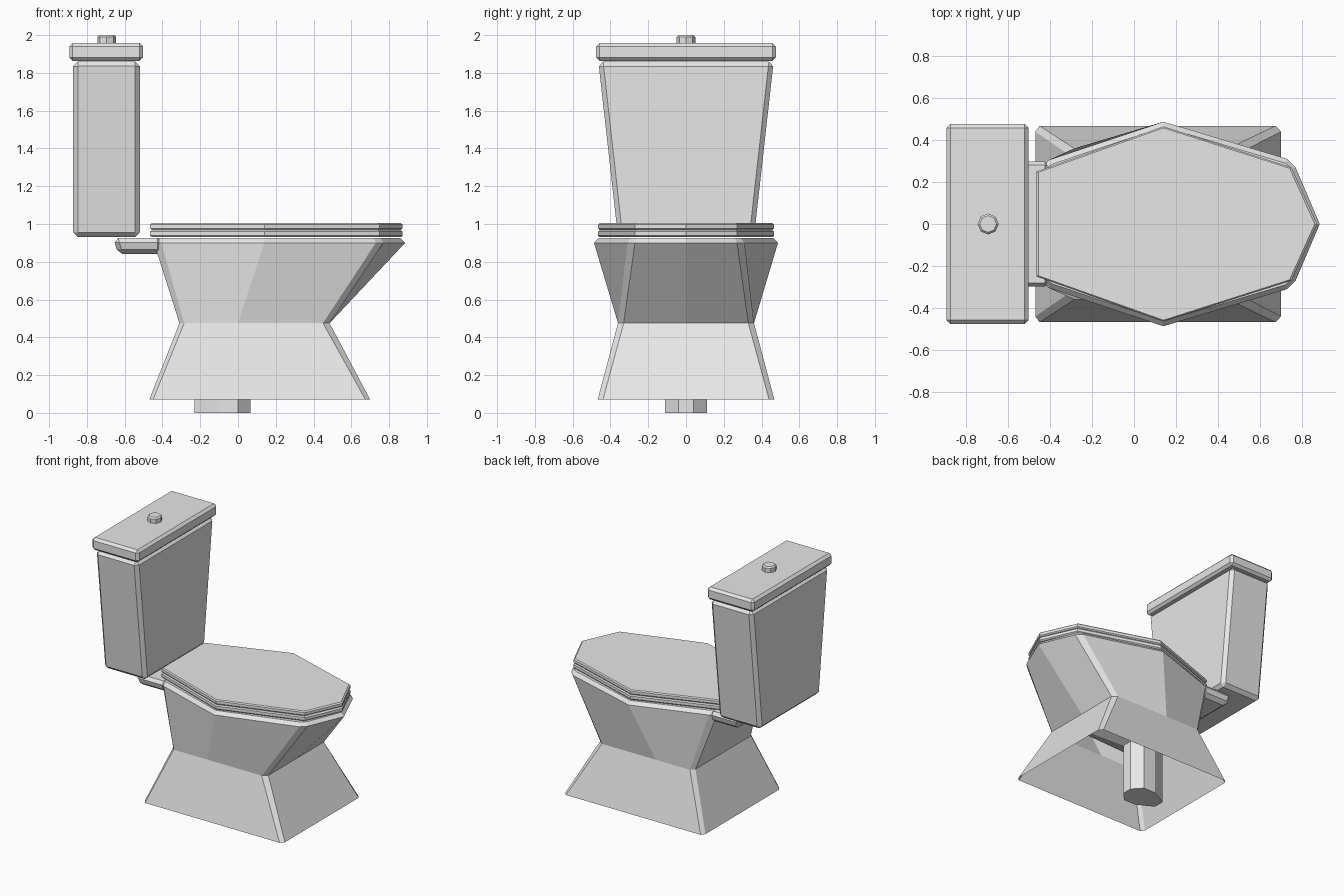
import bpy, bmesh, math

if "Cube" in bpy.data.objects:
    bpy.data.objects.remove(bpy.data.objects["Cube"])

# One glazed ceramic colour
mat = bpy.data.materials.new("ceramic_grey_white")
mat.diffuse_color = (0.8, 0.8, 0.8, 1)
mat.use_nodes = True
mat.node_tree.nodes["Principled BSDF"].inputs["Base Color"].default_value = mat.diffuse_color


def finish(bm, name, bevel=0.0):
    bmesh.ops.recalc_face_normals(bm, faces=bm.faces)
    me = bpy.data.meshes.new(name)
    bm.to_mesh(me)
    bm.free()
    me.materials.append(mat)
    ob = bpy.data.objects.new(name, me)
    bpy.context.collection.objects.link(ob)
    if bevel:
        m = ob.modifiers.new("chamfer", 'BEVEL')
        m.width, m.segments, m.limit_method = bevel, 1, 'ANGLE'
        m.angle_limit = math.radians(35)
    return ob


def mirror(half, z):
    """Half outline (back to front, y >= 0) to a full ring."""
    return [(x, y, z) for x, y in half] + [(x, -y, z) for x, y in reversed(half) if y > 0]


def loft(name, rings, cap_start=True, cap_end=True, bevel=0.0):
    bm = bmesh.new()
    vs = [[bm.verts.new(p) for p in r] for r in rings]
    for a, b in zip(vs, vs[1:]):
        for i in range(len(a)):
            j = (i + 1) % len(a)
            bm.faces.new((a[i], a[j], b[j], b[i]))
    if cap_start:
        bm.faces.new(vs[0])
    if cap_end:
        bm.faces.new(vs[-1])
    return finish(bm, name, bevel)


def scaled(half, s, cx=0.15):
    return [(cx + (x - cx) * s, y * s) for x, y in half]


# Pedestal and bowl: one hollow sheet, open below, running over the rim into basin and drain
foot = [(-.47, .44), (-.45, .468), (0, .468), (.675, .468), (.70, .44), (.70, 0)]
waist = [(-.31, .33), (-.285, .36), (0, .36), (.45, .36), (.485, .33), (.485, 0)]
rim = [(-.445, .265), (-.405, .305), (.14, .487), (.73, .31), (.77, .27), (.885, 0)]
lip = [(-.44, .25), (-.39, .285), (.14, .463), (.72, .29), (.755, .258), (.86, 0)]
drain = [(-.23, .04), (-.17, .075), (-.10, .11), (0, .11), (.065, .04), (.065, 0)]
loft("bowl", [mirror(foot, .07), mirror(waist, .475), mirror(rim, .90), mirror(lip, .925),
              mirror(scaled(lip, .8), .925), mirror(scaled(waist, .75, .05), .53),
              mirror(drain, .39), mirror(drain, 0)], cap_start=False)

# Shelf carrying the tank
loft("tank_shelf", [mirror([(-.635, .28), (-.40, .28)], .84),
                    mirror([(-.66, .305), (-.40, .305)], .925)], bevel=.025)

# Seat and cover
seat = [(-.465, .25), (.14, .465), (.75, .27), (.872, 0)]
for name, z0, z1 in (("seat", .93, .967), ("seat_cover", .969, 1.005)):
    loft(name, [mirror(scaled(seat, .985), z0), mirror(seat, z0 + .008),
                mirror(seat, z1 - .008), mirror(scaled(seat, .985), z1)])

# Tank, tapering in width towards the bottom
loft("tank", [mirror([(-.873, .36), (-.52, .36)], .93),
              mirror([(-.873, .464), (-.52, .464)], 1.86)], bevel=.025)
loft("tank_lid", [mirror([(-.893, .476), (-.503, .476)], z) for z in (1.864, 1.958)], bevel=.018)

# Octagonal flush button
def octagon(r, z):
    return [(-.695 + r * math.cos(math.tau * i / 8), r * math.sin(math.tau * i / 8), z) for i in range(8)]

loft("flush_button", [octagon(.05, 1.955), octagon(.05, 1.99), octagon(.04, 2.0)])
